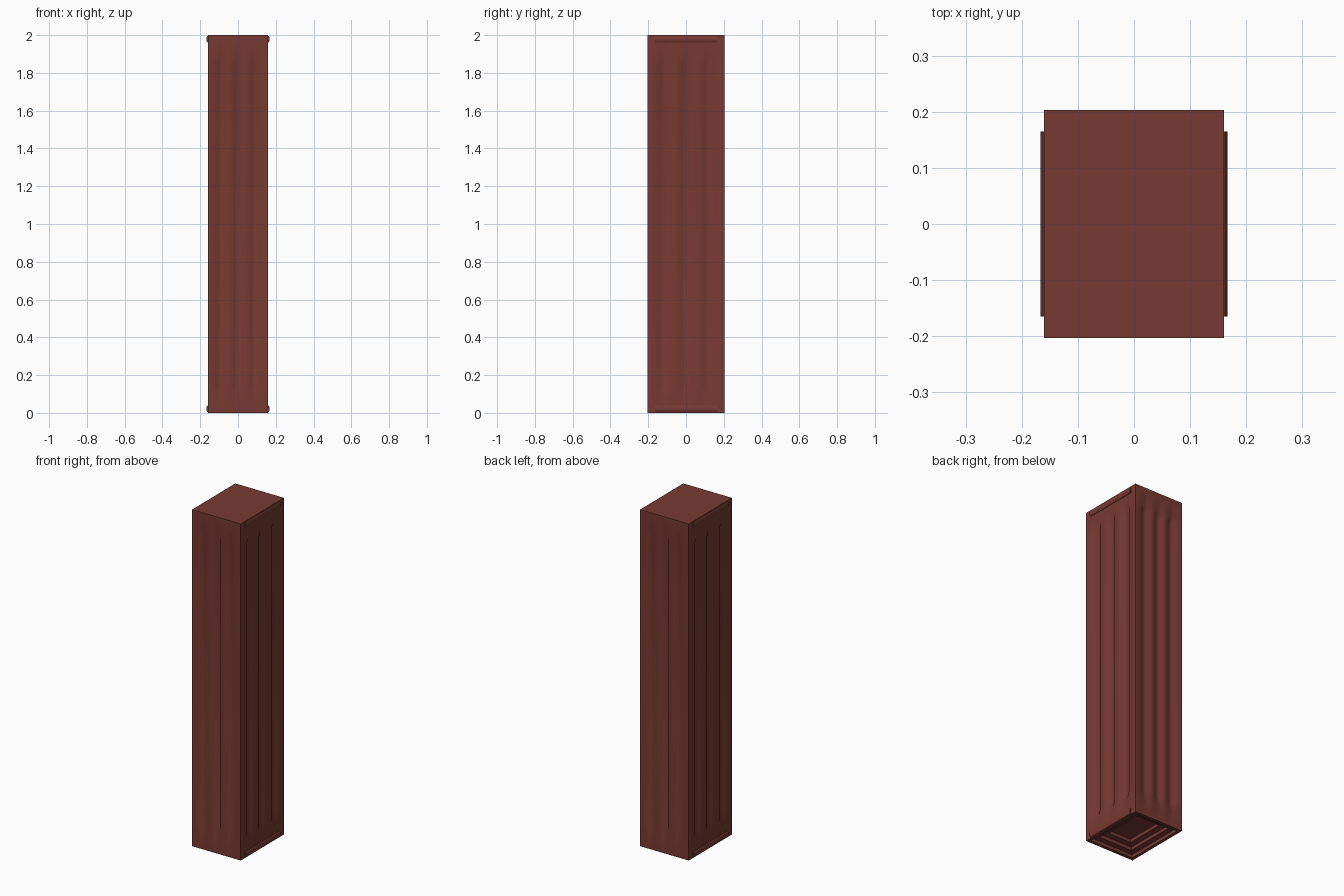
import bpy, bmesh

if "Cube" in bpy.data.objects:
    bpy.data.objects.remove(bpy.data.objects["Cube"])

HX, HY, H = 0.16, 0.203, 2.0

mat = bpy.data.materials.new("rust_red")
mat.diffuse_color = (0.185, 0.042, 0.032, 1)
mat.use_nodes = True
mat.node_tree.nodes["Principled BSDF"].inputs["Base Color"].default_value = mat.diffuse_color


def finish(bm, name):
    bmesh.ops.recalc_face_normals(bm, faces=bm.faces[:])
    me = bpy.data.meshes.new(name)
    bm.to_mesh(me)
    bm.free()
    ob = bpy.data.objects.new(name, me)
    bpy.context.collection.objects.link(ob)
    me.materials.append(mat)
    bpy.ops.object.select_all(action='DESELECT')
    ob.select_set(True)
    bpy.context.view_layer.objects.active = ob
    bpy.ops.object.shade_smooth_by_angle(angle=0.7)
    return ob


def side(half, spacing, depth):
    """Points (along, inset) of one face with three shallow flutes."""
    w = spacing * 0.27
    pts = [(-half, 0)]
    for c in (-spacing, 0, spacing):
        pts += [(c - w, 0), (c - w * 0.5, depth), (c + w * 0.5, depth), (c + w, 0)]
    return pts


def outline(depth):
    front, right = side(HX, 0.09, depth), side(HY, 0.117, depth)
    half = [(a, -HY + d) for a, d in front] + [(HX - d, a) for a, d in right]
    return half + [(-x, -y) for x, y in half]


# Fluted column body: plain ends, flutes running out near top and bottom
bm = bmesh.new()
levels = [(0, 0), (0.1, 0), (0.15, 0.012), (1.85, 0.012), (1.9, 0), (H, 0)]
rings = [[bm.verts.new((x, y, z)) for x, y in outline(d)] for z, d in levels]
n = len(rings[0])
for lo, hi in zip(rings, rings[1:]):
    for i in range(n):
        j = (i + 1) % n
        bm.faces.new((lo[i], lo[j], hi[j], hi[i]))
bm.faces.new(rings[-1])
# Stepped recess in the underside
corners = [rings[0][i] for i in range(0, n, n // 4)]
base = bm.faces.new(rings[0][::-1])
prev = None
for inset, z in ((0.018, 0), (0.018, 0.02), (0.05, 0.02), (0.05, 0.04),
                 (0.085, 0.04), (0.085, 0.06)):
    x, y = HX - inset, HY - inset
    ring = [bm.verts.new(p) for p in ((-x, -y, z), (x, -y, z), (x, y, z), (-x, y, z))]
    if prev is None:
        bm.faces.remove(base)
        step = n // 4
        for k in range(4):
            edge = [rings[0][(k * step + i) % n] for i in range(step + 1)]
            bm.faces.new(edge + [ring[(k + 1) % 4], ring[k]])
    else:
        for k in range(4):
            m = (k + 1) % 4
            bm.faces.new((prev[k], prev[m], ring[m], ring[k]))
    prev = ring
bm.faces.new(prev)
finish(bm, "fluted_column")

# Slim rounded lips on both sides, at the top and the bottom
for sx, sname in ((-1, "left"), (1, "right")):
    for z0, zname in ((0.004, "bottom"), (H - 0.039, "top")):
        bm = bmesh.new()
        prof = [(0.155, 0), (0.162, 0), (0.167, 0.008), (0.167, 0.027), (0.162, 0.035), (0.155, 0.035)]
        a, b = [[bm.verts.new((sx * x, y, z0 + z)) for x, z in prof] for y in (-0.165, 0.165)]
        for i in range(6):
            j = (i + 1) % 6
            bm.faces.new((a[i], a[j], b[j], b[i]))
        bm.faces.new(a)
        bm.faces.new(b)
        finish(bm, f"{sname}_{zname}_lip")
